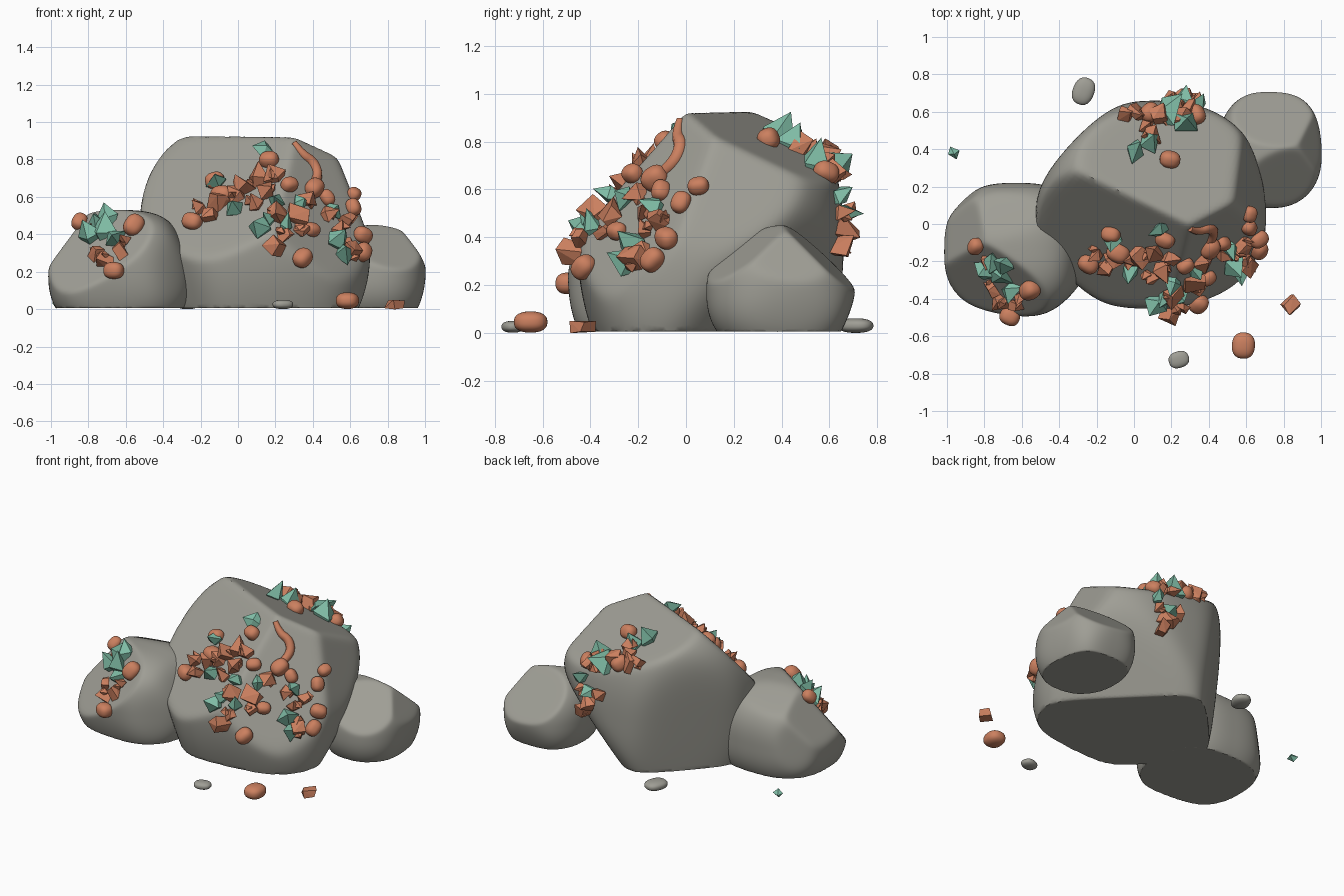
import bpy, bmesh, math, random
from mathutils import Vector, Matrix
from mathutils.bvhtree import BVHTree

random.seed(11)
if "Cube" in bpy.data.objects:
    bpy.data.objects.remove(bpy.data.objects["Cube"], do_unlink=True)


def material(name, rgb):
    mat = bpy.data.materials.new(name)
    mat.use_nodes = True
    color = (*rgb, 1)
    mat.diffuse_color = color
    mat.node_tree.nodes["Principled BSDF"].inputs["Base Color"].default_value = color
    return mat


STONE = material("grey stone", (.345, .34, .30))
COPPER = material("copper ore", (.60, .215, .115))
TEAL = material("teal crystal", (.22, .52, .39))


def finish(bm, name, mat, angle=40):
    bmesh.ops.recalc_face_normals(bm, faces=bm.faces)
    mesh = bpy.data.meshes.new(name)
    bm.to_mesh(mesh)
    bm.free()
    mesh.materials.append(mat)
    mesh.set_sharp_from_angle(angle=math.radians(angle))
    obj = bpy.data.objects.new(name, mesh)
    bpy.context.collection.objects.link(obj)


# Rounded boulder trimmed by crisp and soft cutting planes; returns its surface tree
def rock(name, centre, radii, crisp, soft, power=2.6):
    bm = bmesh.new()
    bmesh.ops.create_icosphere(bm, subdivisions=6, radius=1)
    centre = Vector(centre)

    def scaled(planes):
        normals = [(Vector(n), Vector(p)) for n, p in planes]
        return [n / n.dot(p - centre) for n, p in normals]

    def blend(start, cuts, d, sharpness):
        terms = [start] + [max(c.dot(d), 0) for c in cuts]
        return sum(t ** sharpness for t in terms) ** (1 / sharpness)

    crisp, soft = scaled(crisp), scaled(soft)
    for v in bm.verts:
        d = v.co.normalized()
        body = sum(abs(a / r) ** power for a, r in zip(d, radii)) ** (1 / power)
        v.co = centre + d / blend(blend(body, soft, d, 14), crisp, d, 45)
        v.co.z = max(v.co.z, .005)
    for f in bm.faces:
        f.smooth = True
    bmesh.ops.recalc_face_normals(bm, faces=bm.faces)
    tree = BVHTree.FromBMesh(bm)
    finish(bm, name, STONE)
    return tree


main_tree = rock("main_boulder", (.09, .1, .35), (.62, .56, .68), [
    ((.2, .4, .9), (.3, 0, .925)),           # sloping top
    ((-.31, -.67, .65), (.3, 0, .93)),       # broad front slope
    ((.57, -.68, .47), (.31, 0, .925)),      # front corner slope
    ((.93, .05, .35), (.56, .3, .72)),       # side wall
    ((.84, -.55, .05), (.61, -.27, .2)),
], [
    ((.7, .7, -.65), (.33, .33, 0)),         # tucked-in base
    ((-.72, .68, -.12), (-.22, .45, 0)),
    ((-.7, -.6, -.3), (-.25, -.28, 0)),
    ((.1, -.85, -.3), (.1, -.48, .17)),
])
left_tree = rock("side_boulder", (-.63, -.14, .2), (.385, .36, .33), [
    ((-.1, .4, .9), (-.65, 0, .505)),
    ((-.45, -.65, .6), (-.7, -.25, .43)),
    ((-.8, .1, .55), (-.87, -.1, .42)),
    ((-.7, .7, .1), (-.9, .13, .2)),
], [
    ((.85, -.1, .4), (-.29, -.2, .36)),
    ((.7, -.7, .05), (-.35, -.41, .2)),
    ((-.1, -.9, -.25), (-.65, -.47, 0)),
])
rock("small_boulder", (.73, .4, .17), (.28, .315, .28), [
    ((.1, .7, .75), (.75, .47, .40)),
    ((.25, -.55, .75), (.75, .3, .39)),
    ((.8, .1, .5), (.92, .4, .36)),
], [
    ((0, .8, -.35), (.75, .66, 0)),
    ((.8, .1, -.2), (.98, .4, 0)),
], power=2.3)

# Projection of two coordinates onto a boulder: ray start, ray direction, fallback point
PROJECT = {
    "front": lambda a, b: ((a, -2, b), (0, 1, 0), (a, 0, b)),
    "back": lambda a, b: ((a, 2, b), (0, -1, 0), (a, .6, b)),
    "above": lambda a, b: ((a, b, 2), (0, 0, -1), (a, b, .5)),
}


def on_surface(tree, a, b, side):
    start, ray, fallback = (Vector(p) for p in PROJECT[side](a, b))
    loc, normal, *_ = tree.ray_cast(start, ray)
    if loc is None:
        loc, normal, *_ = tree.find_nearest(fallback)
    return loc, normal


def hull(bm, points):
    verts = [bm.verts.new(p) for p in points]
    bmesh.ops.convex_hull(bm, input=verts)
    return verts


def jitter(amount):
    return Vector([random.uniform(-amount, amount) for _ in range(3)])


# Pointed double pyramid
def crystal(bm):
    points = [Vector(p) * s for p in ((1, 0, 0), (0, .8, 0), (0, 0, 1.35)) for s in (1, -1)]
    return hull(bm, [p + jitter(.18) for p in points])


# Angular broken block
def chunk(bm):
    corners = [Vector((x, y, z)) for x in (-.65, .65) for y in (-.5, .5) for z in (-.9, .9)]
    return hull(bm, [p + jitter(.28) for p in corners])


# Smooth rounded lump
def nugget(bm):
    verts = bmesh.ops.create_icosphere(bm, subdivisions=4, radius=1.05)["verts"]
    for v in verts:
        d = v.co.normalized()
        v.co = d / sum(abs(c) ** 2.4 for c in d) ** (1 / 2.4)
        v.co.y *= .82
        v.co.z *= .85
    for f in {f for v in verts for f in v.link_faces}:
        f.smooth = True
    return verts


def place(bm, make, loc, normal, size, lift=.25, tilt=1.1):
    turn = normal.to_track_quat("Z", "Y").to_matrix().to_4x4()
    turn = turn @ Matrix.Rotation(random.uniform(0, math.tau), 4, "Z")
    turn = turn @ Matrix.Rotation(random.uniform(-tilt, tilt), 4, "X")
    matrix = Matrix.Translation(loc + normal * size * lift) @ turn @ Matrix.Scale(size, 4)
    bmesh.ops.transform(bm, matrix=matrix, verts=make(bm))


def cluster(name, tree, make, mat, size, spots, side="front"):
    bm = bmesh.new()
    for a, b in spots:
        loc, normal = on_surface(tree, a, b, side)
        kind = random.choice((chunk, crystal)) if make is chunk else make
        place(bm, kind, loc, normal, size * random.uniform(.85, 1.2))
        if make is chunk:
            place(bm, crystal, loc + jitter(.035), normal, size * .6)
    finish(bm, name, mat, 40 if make is nugget else 1)


# Front ore patch on the main boulder
cluster("front_nuggets", main_tree, nugget, COPPER, .052, [
    (-.12, .68), (.17, .79), (.27, .66), (.40, .64), (.47, .59), (.39, .42), (.34, .27),
    (.61, .61), (.61, .54), (.66, .39), (.66, .30), (-.24, .46), (-.08, .6)])
cluster("front_copper_chunks", main_tree, chunk, COPPER, .054, [
    (-.2, .53), (-.14, .49), (-.1, .56), (.04, .65), (0, .6), (.15, .62), (.11, .69),
    (.1, .55), (.21, .5), (.24, .39), (.31, .49), (.33, .42), (.2, .33), (.36, .58),
    (.47, .5), (.53, .42), (.58, .35), (.59, .3), (.2, .7), (.57, .47)])
cluster("front_teal_crystals", main_tree, crystal, TEAL, .058, [
    (-.11, .67), (.15, .84), (-.02, .53), (.21, .57), (.13, .42), (.17, .47),
    (.25, .44), (.5, .52), (.52, .36), (.56, .29), (.32, .56)])

# Ore patch on the side boulder
cluster("side_nuggets", left_tree, nugget, COPPER, .052,
        [(-.84, .46), (-.55, .44), (-.66, .2)])
cluster("side_copper_chunks", left_tree, chunk, COPPER, .048,
        [(-.76, .29), (-.62, .3), (-.7, .26), (-.79, .43), (-.6, .36)])
cluster("side_teal_crystals", left_tree, crystal, TEAL, .062,
        [(-.75, .45), (-.69, .48), (-.65, .37), (-.79, .38), (-.71, .41)])

# Ore patch spilling down the rear of the main boulder
cluster("rear_nuggets", main_tree, nugget, COPPER, .06,
        [(.19, .34), (.08, .59), (.33, .58)], "above")
cluster("rear_copper_chunks", main_tree, chunk, COPPER, .055, [
    (-.05, .57), (.02, .59), (.06, .52), (.14, .57), (.23, .62),
    (.3, .6), (.1, .46), (.24, .56)], "above")
cluster("rear_teal_crystals", main_tree, crystal, TEAL, .078,
        [(0, .39), (.27, .54), (.08, .43), (.18, .6)], "above")
cluster("rear_lower_chunks", main_tree, chunk, COPPER, .05,
        [(.33, .5), (.28, .43), (.3, .36), (.2, .5)], "back")
cluster("rear_lower_crystals", main_tree, crystal, TEAL, .055,
        [(.34, .57), (.26, .5)], "back")

# Winding copper vein below the peak
curve = bpy.data.curves.new("copper_vein", "CURVE")
curve.dimensions = "3D"
curve.bevel_depth = .03
curve.bevel_resolution = 2
curve.use_fill_caps = True
spline = curve.splines.new("NURBS")
path = [(.30, .89), (.34, .83), (.40, .79), (.43, .72), (.40, .66), (.37, .62)]
spline.points.add(len(path) - 1)
for i, (x, z) in enumerate(path):
    loc, normal = on_surface(main_tree, x, z, "front")
    spline.points[i].co = (*loc, 1)
    spline.points[i].radius = .4 + .6 * math.sin(math.pi * (i + .5) / len(path))
spline.use_endpoint_u = True
spline.order_u = 3
curve.materials.append(COPPER)
bpy.context.collection.objects.link(bpy.data.objects.new("copper_vein", curve))


# Loose pieces lying on the ground
def loose(name, make, mat, loc, scale, angle=0):
    bm = bmesh.new()
    matrix = Matrix.LocRotScale(Vector(loc), Matrix.Rotation(angle, 3, "Z"), Vector(scale))
    bmesh.ops.transform(bm, matrix=matrix, verts=make(bm))
    finish(bm, name, mat, 40 if make is nugget else 1)


loose("front_pebble", nugget, STONE, (.24, -.725, .025), (.055, .054, .029), .3)
loose("rear_pebble", nugget, STONE, (-.27, .71, .03), (.074, .07, .036), 1.2)
loose("loose_nugget", nugget, COPPER, (.585, -.65, .045), (.07, .075, .052), 1.5)
loose("loose_copper_shard", chunk, COPPER, (.84, -.43, .024), (.06, .055, .022), .7)
loose("loose_teal_crystal", crystal, TEAL, (-.966, .38, .03), (.034, .045, .022), .4)
